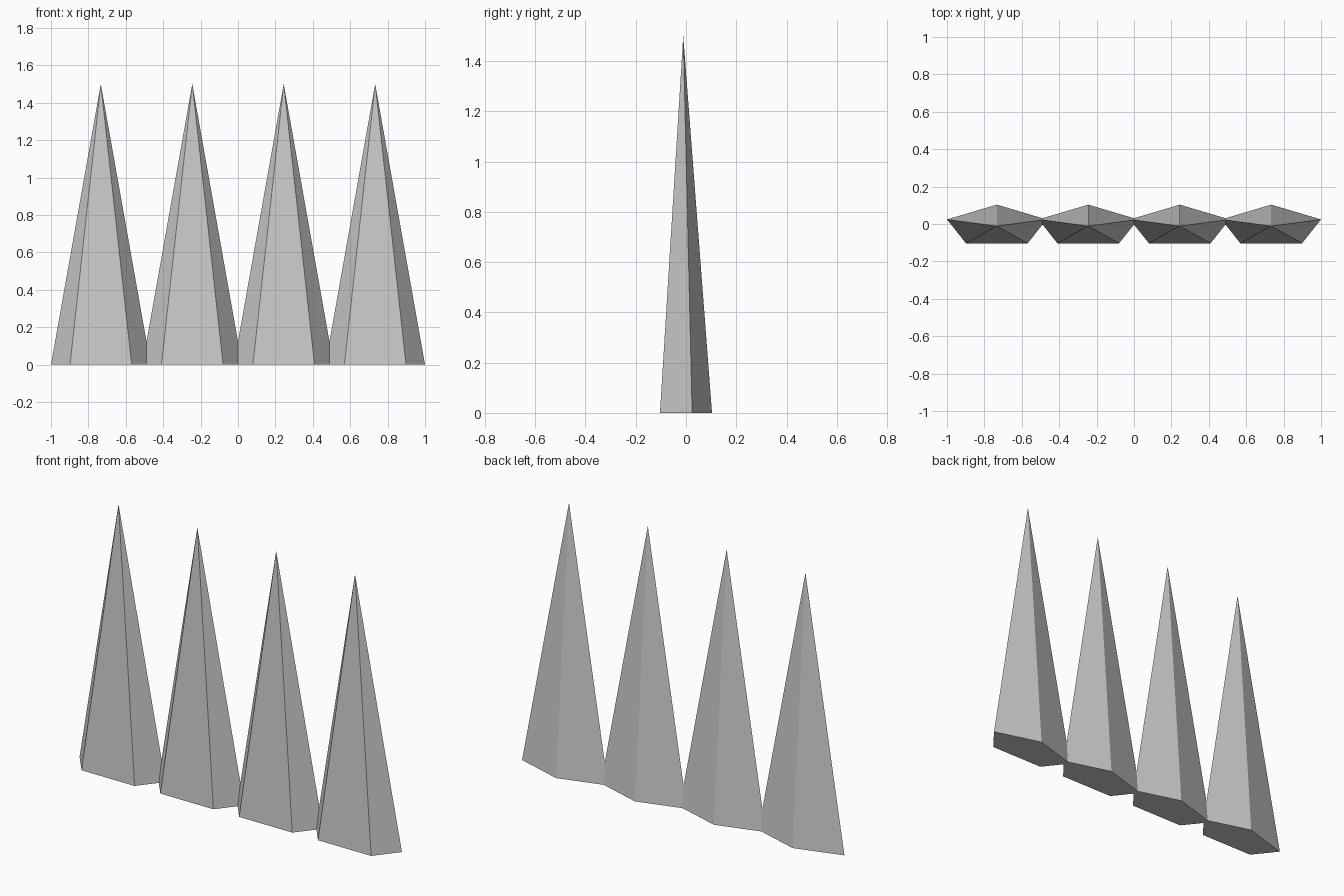
import bpy, bmesh
from math import sin, cos, tau

if "Cube" in bpy.data.objects:
    bpy.data.objects.remove(bpy.data.objects["Cube"])

SIDES, HEIGHT = 5, 1.5
RX, RY = 0.28, 0.1145      # flattened pentagon radii
SPACING, CY = 0.489, -0.011


def make_spike(name, x):
    """Five-sided flattened spike with a corner pointing to the back."""
    bm = bmesh.new()
    ring = [bm.verts.new((RX * sin(i * tau / SIDES), RY * cos(i * tau / SIDES), 0))
            for i in range(SIDES)]
    tip = bm.verts.new((0, 0, HEIGHT))
    bm.faces.new(ring)
    for i in range(SIDES):
        bm.faces.new((ring[i], ring[(i + 1) % SIDES], tip))
    bmesh.ops.recalc_face_normals(bm, faces=bm.faces)
    mesh = bpy.data.meshes.new(name)
    bm.to_mesh(mesh)
    bm.free()
    obj = bpy.data.objects.new(name, mesh)
    obj.location = (x, CY, 0)
    bpy.context.collection.objects.link(obj)


# Row of four spikes whose bases slightly overlap
for i in range(4):
    make_spike(f"spike_{i + 1}", (i - 1.5) * SPACING)
